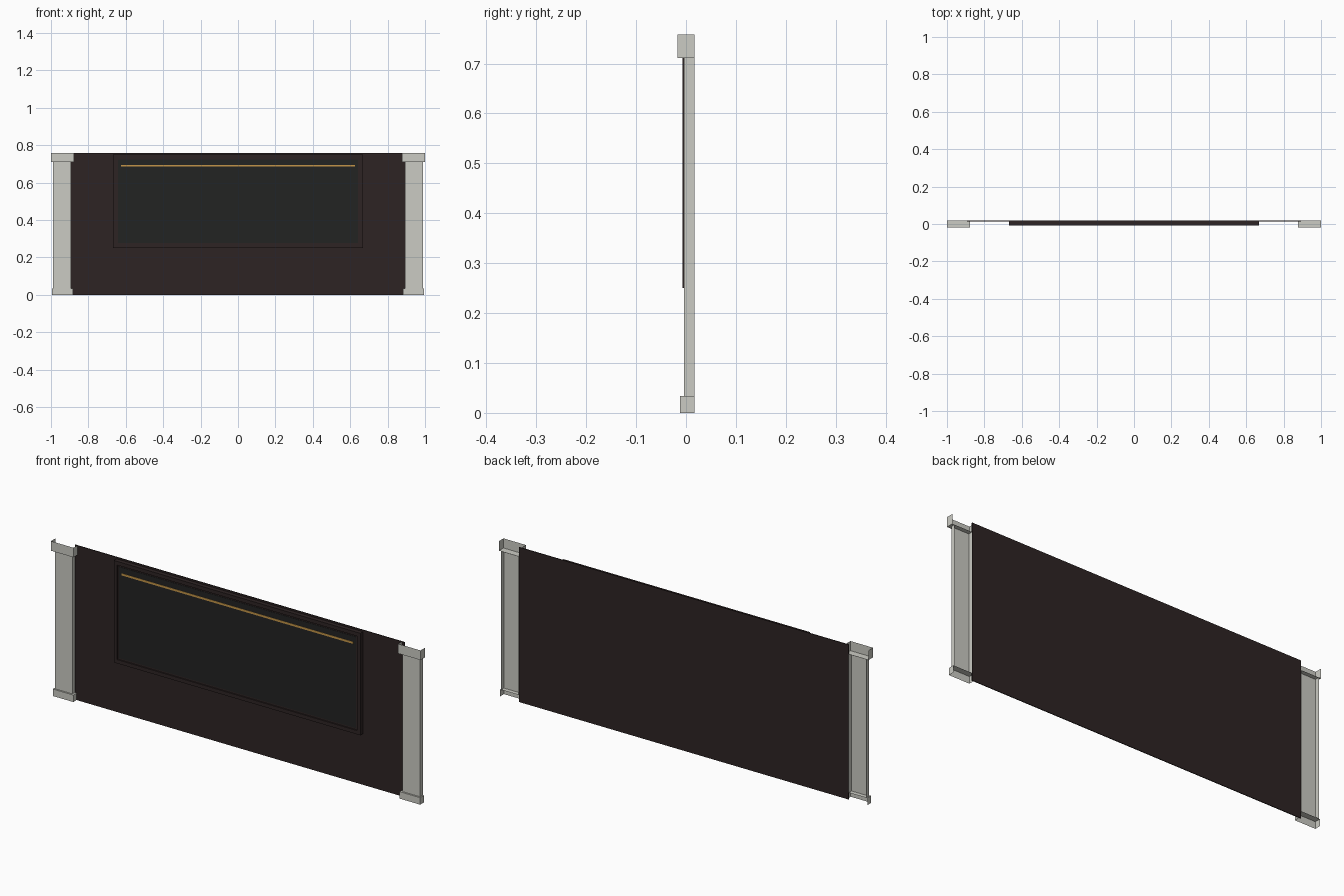
import bpy, bmesh

if "Cube" in bpy.data.objects:
    bpy.data.objects.remove(bpy.data.objects["Cube"])


def material(name, rgb):
    m = bpy.data.materials.new(name)
    m.diffuse_color = (*rgb, 1.0)
    m.use_nodes = True
    m.node_tree.nodes["Principled BSDF"].inputs["Base Color"].default_value = m.diffuse_color
    return m


STONE = material("pale_stone", (0.60, 0.60, 0.55))
DARK = material("dark_brown", (0.027, 0.017, 0.017))
SCREEN = material("charcoal", (0.016, 0.0168, 0.0165))
GOLD = material("gold", (0.55, 0.30, 0.065))


def finish(bm, name, mat):
    me = bpy.data.meshes.new(name)
    bm.to_mesh(me)
    bm.free()
    me.materials.append(mat)
    ob = bpy.data.objects.new(name, me)
    bpy.context.collection.objects.link(ob)
    return ob


def box_mesh(x, y, z, open_sides=()):
    """Box between (min, max) pairs; open_sides lists (axis, sign) faces to leave out."""
    bm = bmesh.new()
    bmesh.ops.create_cube(bm, size=1)
    for v in bm.verts:
        for i, (lo, hi) in enumerate((x, y, z)):
            v.co[i] = hi if v.co[i] > 0 else lo
    bm.normal_update()
    drop = [f for f in bm.faces
            if any(f.normal[a] * s > 0.9 for a, s in open_sides)]
    if drop:
        bmesh.ops.delete(bm, geom=drop, context='FACES')
    return bm


BACK = 0.0175

# Back panel
finish(box_mesh((-0.892, 0.892), (0.0135, BACK), (0, 0.757)), "back_panel", DARK)

# Raised frame with a recessed front
bm = box_mesh((-0.667, 0.667), (-0.0075, 0.0145), (0.25, 0.749))
front = [f for f in bm.faces if f.normal.y < -0.9]
bmesh.ops.inset_region(bm, faces=front, thickness=0.026)
inner = [f for f in bm.faces if f.normal.y < -0.9
         and max(abs(v.co.x) for v in f.verts) < 0.65]
ext = bmesh.ops.extrude_face_region(bm, geom=inner)
for v in (g for g in ext["geom"] if isinstance(g, bmesh.types.BMVert)):
    v.co.y += 0.006
bmesh.ops.delete(bm, geom=inner, context='FACES')
finish(bm, "raised_frame", DARK)

# Recessed board and its gold stripe
finish(box_mesh((-0.641, 0.641), (-0.003, -0.001), (0.276, 0.723)), "inset_board", SCREEN)
finish(box_mesh((-0.626, 0.626), (-0.0045, -0.0028), (0.685, 0.695)), "gold_stripe", GOLD)

# Side pilasters: shells open at the back, with caps open away from the shaft
for side, s in (("left", -1), ("right", 1)):
    def span(a, b):
        return tuple(sorted((s * a, s * b)))
    finish(box_mesh(span(0.893, 0.988), (-0.004, BACK), (0.034, 0.711),
                    [(1, 1), (2, 1), (2, -1)]), side + "_pilaster_shaft", STONE)
    finish(box_mesh(span(0.878, 1.0), (-0.0175, BACK), (0.711, 0.758),
                    [(1, 1), (2, 1)]), side + "_pilaster_cap", STONE)
    finish(box_mesh(span(0.883, 0.994), (-0.012, BACK), (0, 0.034),
                    [(1, 1), (2, -1)]), side + "_pilaster_base", STONE)
